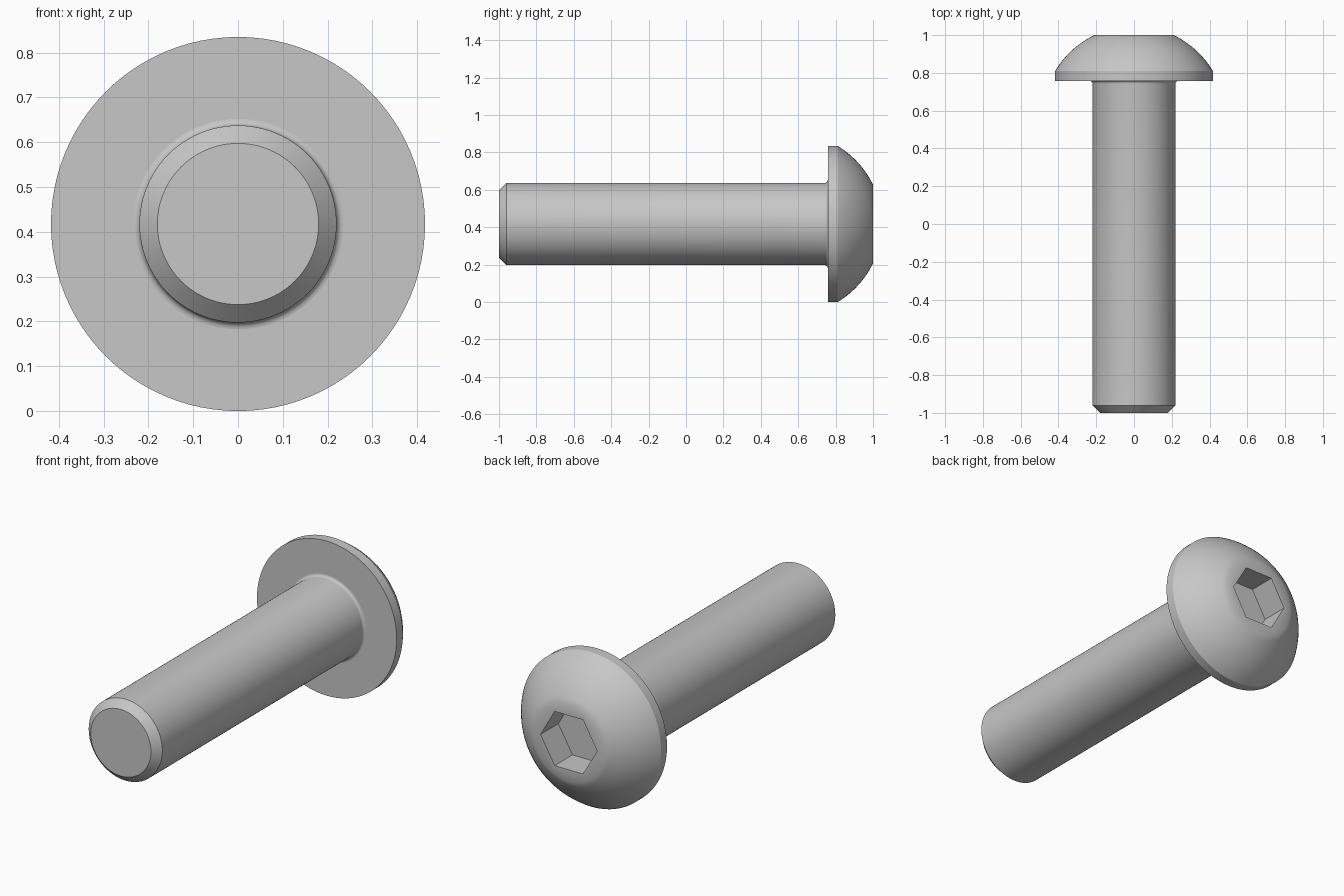
import bpy, bmesh, math

cube = bpy.data.objects.get("Cube")
if cube:
    bpy.data.objects.remove(cube, do_unlink=True)

SIDES = 96
HEAD_R = 0.4175       # head radius, also the height of the axis
SHAFT_R = 0.22
SOCKET_R = 0.169      # hexagon corner radius
UNDERSIDE = 0.758     # y of the head's underside
FILLET = 0.015

steel = bpy.data.materials.new("grey steel")
steel.use_nodes = True
grey = (0.57, 0.57, 0.57, 1)
steel.diffuse_color = grey
steel.node_tree.nodes["Principled BSDF"].inputs["Base Color"].default_value = grey


def round_ring(r):
    return lambda t: r


def hex_ring(r):
    """Hexagon with corners on the x axis, as a radius by angle."""
    apothem = r * math.cos(math.pi / 6)
    return lambda t: apothem / math.cos(t % (math.pi / 3) - math.pi / 6)


def lathe(name, rings, cap_start=False, cap_end=False):
    """Skin (radius function, y) rings along the y axis, tip to head."""
    bm = bmesh.new()
    loops = []
    for radius, y in rings:
        loop = []
        for j in range(SIDES):
            t = 2 * math.pi * j / SIDES
            r = radius(t)
            loop.append(bm.verts.new((r * math.cos(t), y, HEAD_R + r * math.sin(t))))
        loops.append(loop)
    for a, b in zip(loops, loops[1:]):
        for j in range(SIDES):
            k = (j + 1) % SIDES
            bm.faces.new((a[j], b[j], b[k], a[k]))
    if cap_start:
        bm.faces.new(loops[0])
    if cap_end:
        bm.faces.new(loops[-1][::-1])
    mesh = bpy.data.meshes.new(name)
    bm.to_mesh(mesh)
    bm.free()
    mesh.materials.append(steel)
    obj = bpy.data.objects.new(name, mesh)
    bpy.context.collection.objects.link(obj)
    bpy.ops.object.select_all(action='DESELECT')
    obj.select_set(True)
    bpy.context.view_layer.objects.active = obj
    bpy.ops.object.shade_smooth_by_angle(angle=math.radians(30))
    return obj


# Shaft: chamfered tip, plain cylinder, small fillet under the head
shaft = [(round_ring(0.18), -1), (round_ring(SHAFT_R), -0.96)]
for i in range(6):
    a = math.pi / 2 * i / 5
    shaft.append((round_ring(SHAFT_R + FILLET * (1 - math.cos(a))),
                  UNDERSIDE - FILLET * (1 - math.sin(a))))
lathe("shaft", shaft, cap_start=True)

# Head: flat underside, short rim, spherical dome, flat end, hexagonal socket
head = [(round_ring(SHAFT_R + FILLET), UNDERSIDE), (round_ring(HEAD_R), UNDERSIDE)]
rim_y, flat_r = 0.81, 0.21
centre = (flat_r ** 2 + 1 - HEAD_R ** 2 - rim_y ** 2) / (2 * (1 - rim_y))
dome_r = math.hypot(flat_r, 1 - centre)
start = math.atan2(rim_y - centre, HEAD_R)
end = math.atan2(1 - centre, flat_r)
for i in range(11):
    a = start + (end - start) * i / 10
    head.append((round_ring(dome_r * math.cos(a)), centre + dome_r * math.sin(a)))
head += [(hex_ring(SOCKET_R), 1), (hex_ring(SOCKET_R), 0.848)]
lathe("button_head", head, cap_end=True)
